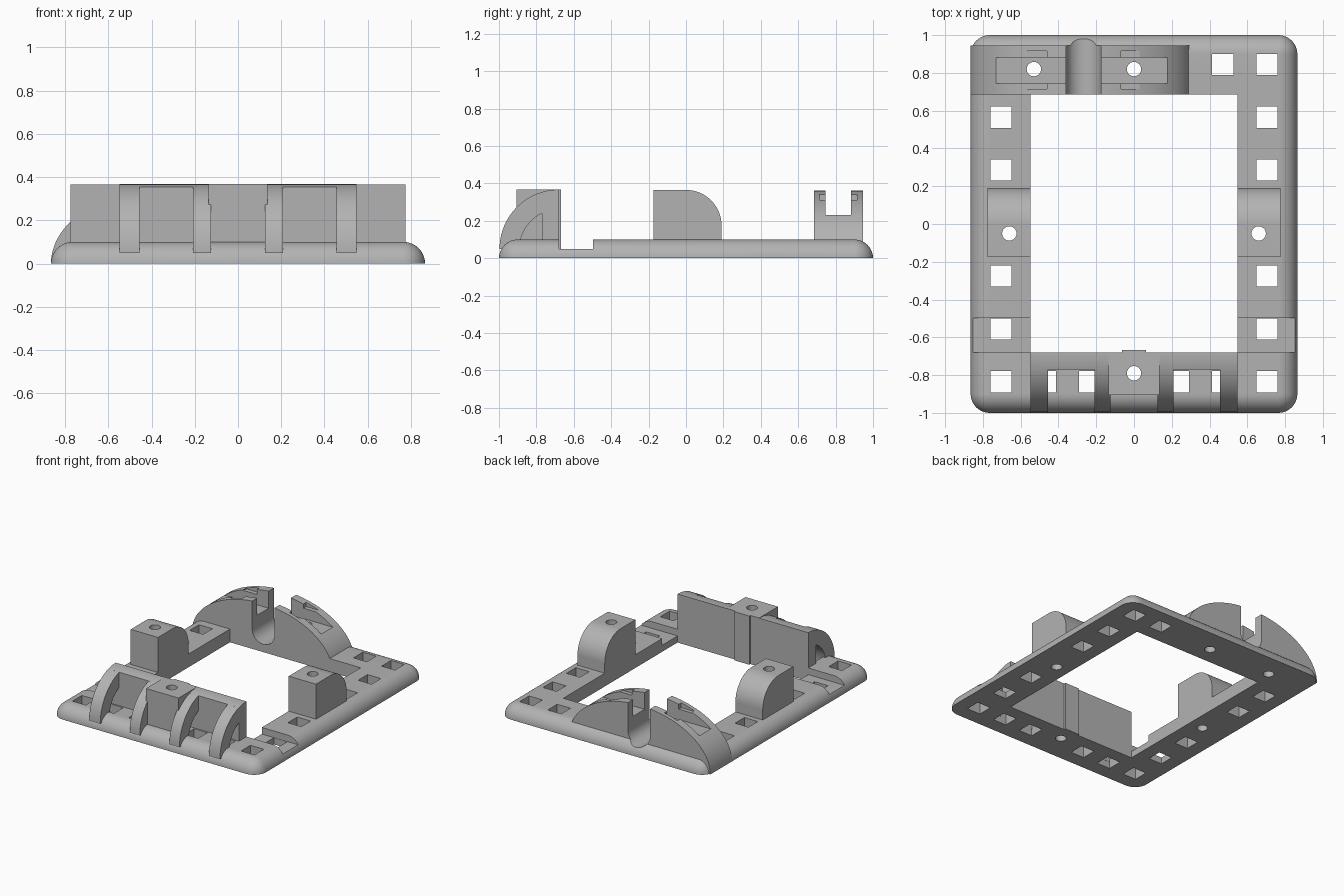
import bpy, bmesh
from math import pi, sin, cos, radians

cube = bpy.data.objects.get("Cube")
if cube:
    bpy.data.objects.remove(cube, do_unlink=True)

grey = bpy.data.materials.new("plain_grey")
grey.use_nodes = True
grey.diffuse_color = (0.45, 0.45, 0.45, 1)
grey.node_tree.nodes["Principled BSDF"].inputs["Base Color"].default_value = (0.45, 0.45, 0.45, 1)


def add_object(name, bm):
    bmesh.ops.recalc_face_normals(bm, faces=bm.faces[:])
    mesh = bpy.data.meshes.new(name)
    bm.to_mesh(mesh)
    bm.free()
    mesh.materials.append(grey)
    obj = bpy.data.objects.new(name, mesh)
    bpy.context.scene.collection.objects.link(obj)
    return obj


def prism(name, points, axis, lo, hi):
    """Extrude a 2D outline along x, y or z; the outline uses the other two axes in order."""
    place = {"x": lambda p, t: (t, p[0], p[1]),
             "y": lambda p, t: (p[0], t, p[1]),
             "z": lambda p, t: (p[0], p[1], t)}[axis]
    bm = bmesh.new()
    a = [bm.verts.new(place(p, lo)) for p in points]
    b = [bm.verts.new(place(p, hi)) for p in points]
    bm.faces.new(a)
    bm.faces.new(b[::-1])
    for i in range(len(a)):
        j = (i + 1) % len(a)
        bm.faces.new((a[i], a[j], b[j], b[i]))
    return add_object(name, bm)


def box(name, x, y, z):
    return prism(name, [(x[0], y[0]), (x[1], y[0]), (x[1], y[1]), (x[0], y[1])], "z", *z)


def arc(cx, cy, rx, ry, start, end, n=20):
    angles = [radians(start + (end - start) * i / n) for i in range(n + 1)]
    return [(cx + rx * cos(t), cy + ry * sin(t)) for t in angles]


def cut(target, *cutters):
    for cutter in cutters:
        mod = target.modifiers.new("cut", "BOOLEAN")
        mod.operation = "DIFFERENCE"
        mod.solver = "EXACT"
        mod.object = cutter
        bpy.context.view_layer.update()
        graph = bpy.context.evaluated_depsgraph_get()
        mesh = bpy.data.meshes.new_from_object(target.evaluated_get(graph))
        target.modifiers.clear()
        target.data = mesh
        bpy.data.objects.remove(cutter, do_unlink=True)


def screw_hole(x, y):
    return prism("hole_cutter", arc(x, y, 0.038, 0.038, 0, 348.75, 31), "z", -0.1, 0.6)


def square_hole(x, y, h=0.056):
    return box("square_cutter", (x - h, x + h), (y - h, y + h), (-0.1, 0.2))


def cable_slot(y0, y1):
    """U-shaped groove running front to back."""
    return prism("slot_cutter",
                 arc(-0.268, 0.152, 0.093, 0.093, 180, 360) + [(-0.175, 0.6), (-0.361, 0.6)],
                 "y", y0, y1)


# Base frame: rounded slab with a quarter-round outer edge
W, L, T, IN = 0.865, 1.0, 0.1, 0.547
bm = bmesh.new()
rings = []
for step in range(13):
    t = step / 12 * pi / 2
    r = 0.101 - T * (1 - cos(t))
    ring = []
    for sx, sy, a in ((1, 1, 0), (-1, 1, 90), (-1, -1, 180), (1, -1, 270)):
        for px, py in arc(sx * (W - 0.101), sy * (L - 0.101), r, r, a, a + 90, 10):
            ring.append(bm.verts.new((px, py, T * sin(t))))
    rings.append(ring)
bm.faces.new(rings[0])
bm.faces.new(rings[-1])
for low, high in zip(rings, rings[1:]):
    for i in range(len(low)):
        j = (i + 1) % len(low)
        bm.faces.new((low[i], low[j], high[j], high[i]))
base = add_object("base_frame", bm)
cut(base, box("window_cutter", (-IN, IN), (-0.68, 0.685), (-0.1, 0.3)))
for s in (-1, 1):
    # Cross notch on each side rail
    cut(base, box("notch_cutter", sorted((s * 0.5, s * 1.1)), (-0.68, -0.497), (0.05, 0.3)))
    cut(base, *[square_hole(s * 0.705, y) for y in (0.565, 0.285, -0.275, -0.555, -0.835)])
    cut(base, *[square_hole(s * x, -0.835) for x in (0.47, 0.235)])
    cut(base, screw_hole(s * 0.66, -0.05))
cut(base, square_hole(0.47, 0.845), square_hole(0.705, 0.845))
cut(base, screw_hole(0, -0.79), screw_hole(0, 0.82), screw_hole(-0.53, 0.82))
cut(base, cable_slot(0.6, 1.1))

# Side posts with a rounded rear top
H = 0.365
for s, side in ((-1, "right"), (1, "left")):
    outline = [(-0.175, 0.02), (0.19, 0.02)] + arc(0.0, H - 0.19, 0.19, 0.19, 0, 90) + [(-0.175, H)]
    post = prism(side + "_post", outline, "x", *sorted((s * IN, s * 0.775)))
    cut(post, screw_hole(s * 0.66, -0.05))

# Front wall, its top following the rib curve
CY, CZ, RO, RI = -0.68, 0.05, 0.317, 0.21
wall = prism("front_wall", [(CY, 0.0), (CY, CZ + RO)] + arc(CY, CZ, RO, RO, 92, 106.5, 6)
             + [(-0.77, 0.0)], "x", -IN, IN)
cut(wall, screw_hole(0, -0.79))

# Curved ribs
rib = arc(CY, CZ, RO, RO, 90, 180) + arc(CY, CZ, RI, RI, 180, 90)
for s, side in ((-1, "right"), (1, "left")):
    for label, x0, x1 in (("outer", 0.455, IN), ("inner", 0.124, 0.208)):
        prism(side + "_" + label + "_rib", rib, "x", *sorted((s * x0, s * x1)))

# Centre block with a wider cap and a rear tab
block = box("centre_block", (-0.125, 0.125), (-0.905, -0.68), (0.03, 0.368))
cap = box("centre_block_cap", (-0.136, 0.136), (-0.905, -0.68), (0.26, 0.368))
for part in (block, cap):
    cut(part, screw_hole(0, -0.79))
box("rear_tab", (-0.063, 0.063), (-0.69, -0.667), (0.0, 0.368))

# Rear arch with cable slot, lengthwise channel and nut pockets
arch = prism("rear_arch", arc(-0.277, 0.0, 0.588, H, 0, 180, 48), "y", 0.685, 0.945)
cut(arch, cable_slot(0.6, 1.1))
cut(arch, box("channel_cutter", (-0.95, 0.4), (0.745, 0.882), (0.232, 0.6)))
for x0, x1 in ((-0.57, -0.46), (-0.07, 0.03)):
    cut(arch, box("pocket_cutter", (x0, x1), (0.715, 0.915), (0.31, 0.35)))
cut(arch, screw_hole(0, 0.82), screw_hole(-0.53, 0.82))

# Smooth curved faces, keep the edges crisp
bpy.ops.object.select_all(action="DESELECT")
for obj in bpy.context.scene.objects:
    if obj.type == "MESH" and grey.name in obj.data.materials:
        obj.select_set(True)
        bpy.context.view_layer.objects.active = obj
bpy.ops.object.shade_smooth_by_angle(angle=radians(30))
